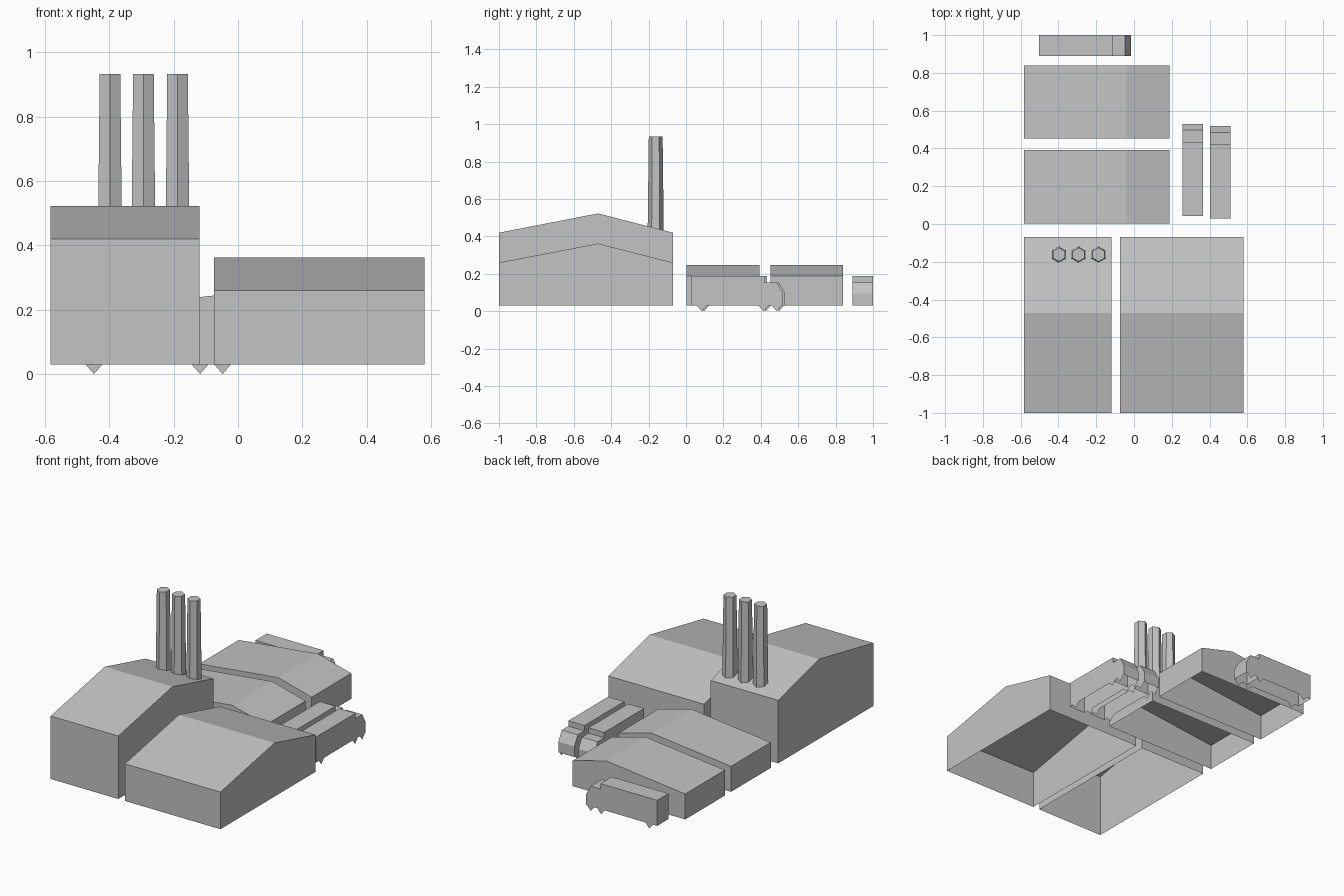
import bpy, bmesh, math

if "Cube" in bpy.data.objects:
    bpy.data.objects.remove(bpy.data.objects["Cube"])

grey = bpy.data.materials.new("concrete_grey")
grey.diffuse_color = (0.55, 0.55, 0.55, 1)
grey.use_nodes = True
grey.node_tree.nodes["Principled BSDF"].inputs["Base Color"].default_value = grey.diffuse_color
BASE = 0.03  # underside of walls and truck bodies


def finish(name, bm, recalc=True):
    if recalc:
        bmesh.ops.recalc_face_normals(bm, faces=bm.faces)
    me = bpy.data.meshes.new(name)
    bm.to_mesh(me)
    bm.free()
    me.materials.append(grey)
    ob = bpy.data.objects.new(name, me)
    bpy.context.collection.objects.link(ob)
    return ob


def point(axis, along, across, z):
    return (along, across, z) if axis == 'x' else (across, along, z)


def shell(name, axis, profile, lo, hi):
    """Extrude a side profile across lo..hi, leaving the underside open."""
    bm = bmesh.new()
    a = [bm.verts.new(point(axis, p, lo, z)) for p, z in profile]
    b = [bm.verts.new(point(axis, p, hi, z)) for p, z in profile]
    bm.faces.new(a)
    bm.faces.new(b)
    for i in range(len(a) - 1):
        bm.faces.new((a[i], a[i + 1], b[i + 1], b[i]))
    return finish(name, bm)


def gable(name, axis, start, ridge, end, eave, top, lo, hi):
    shell(name, axis, [(start, BASE), (start, eave), (ridge, top),
                       (end, eave), (end, BASE)], lo, hi)


def truck(name, axis, rear, lo, hi):
    # cargo box
    shell(name + "_cargo_box", axis,
          [(rear, BASE), (rear, 0.188), (rear + 0.39, 0.188), (rear + 0.39, BASE)], lo, hi)
    # cab with sloping windscreen
    shell(name + "_cab", axis,
          [(rear + 0.39, BASE), (rear + 0.39, 0.155), (rear + 0.455, 0.155),
           (rear + 0.488, 0.095), (rear + 0.488, BASE)], lo, hi)
    # flat triangular wheels on both sides
    bm = bmesh.new()
    for side, across in ((-1, lo), (1, hi)):
        for c in (0.055, 0.385, 0.455):
            f = bm.faces.new([bm.verts.new(point(axis, rear + c + d, across, z))
                              for d, z in ((-0.026, BASE), (0, 0), (0.026, BASE))])
            f.normal_update()
            n = f.normal.y if axis == 'x' else f.normal.x
            if n * side < 0:
                f.normal_flip()
    finish(name + "_wheels", bm, recalc=False)


# two large halls at the front
gable("tall_hall", 'y', -1, -0.47, -0.07, 0.42, 0.523, -0.583, -0.12)
gable("low_hall", 'y', -1, -0.47, -0.07, 0.26, 0.362, -0.075, 0.58)

# two sheds at the back with an off-centre ridge
gable("shed_front", 'x', -0.583, -0.04, 0.188, 0.188, 0.248, 0.003, 0.392)
gable("shed_back", 'x', -0.583, -0.04, 0.188, 0.188, 0.248, 0.453, 0.84)

# three tapered six-sided chimneys
for i, x in enumerate((-0.398, -0.294, -0.188)):
    bm = bmesh.new()
    ring = [[bm.verts.new((x + r * math.cos(math.radians(30 + 60 * k)),
                           -0.162 + r * math.sin(math.radians(30 + 60 * k)), z))
             for k in range(6)] for r, z in ((0.043, 0.43), (0.037, 0.933))]
    for k in range(6):
        j = (k + 1) % 6
        bm.faces.new((ring[0][k], ring[0][j], ring[1][j], ring[1][k]))
    bm.faces.new(ring[1])
    finish(f"chimney_{i + 1}", bm)

# parked trucks
truck("truck_inner", 'y', 0.042, 0.258, 0.366)
truck("truck_outer", 'y', 0.03, 0.402, 0.512)
truck("truck_back", 'x', -0.503, 0.89, 1.0)
